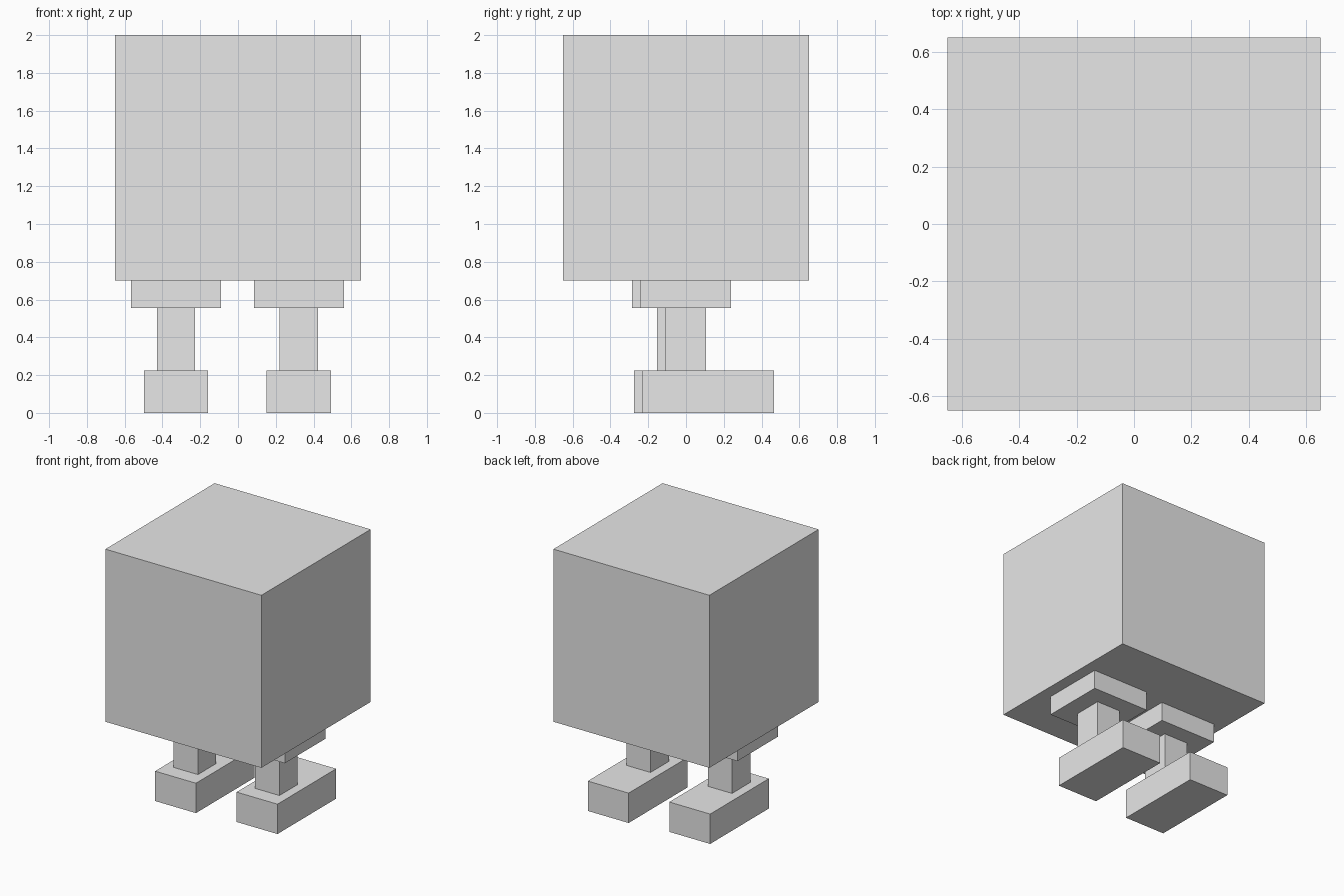
import bpy

if "Cube" in bpy.data.objects:
    bpy.data.objects.remove(bpy.data.objects["Cube"])

# Single plain grey
grey = bpy.data.materials.new("light_grey")
grey.diffuse_color = (0.8, 0.8, 0.8, 1)
grey.use_nodes = True
grey.node_tree.nodes["Principled BSDF"].inputs["Base Color"].default_value = grey.diffuse_color


def box(name, x, y, z):
    """Axis-aligned box from (min, max) ranges."""
    ranges = (x, y, z)
    bpy.ops.mesh.primitive_cube_add(size=1)
    obj = bpy.context.object
    obj.name = obj.data.name = name
    for v in obj.data.vertices:
        v.co = [lo + (c + 0.5) * (hi - lo) for c, (lo, hi) in zip(v.co, ranges)]
    obj.data.materials.append(grey)
    return obj


def leg(side, cx, cy):
    """Hip plate, shin and long foot stacked on one centre line."""
    box(side + "_hip", (cx - 0.238, cx + 0.238), (cy - 0.241, cy + 0.241), (0.555, 0.70))
    box(side + "_shin", (cx - 0.101, cx + 0.101), (cy - 0.109, cy + 0.109), (0.225, 0.555))
    box(side + "_foot", (cx - 0.17, cx + 0.17), (cy - 0.231, cy + 0.468), (0, 0.225))


# Large cube body
box("body", (-0.65, 0.65), (-0.65, 0.65), (0.70, 2.0))

# Two legs, the left one set slightly forward
leg("right", 0.322, -0.002)
leg("left", -0.328, -0.044)
